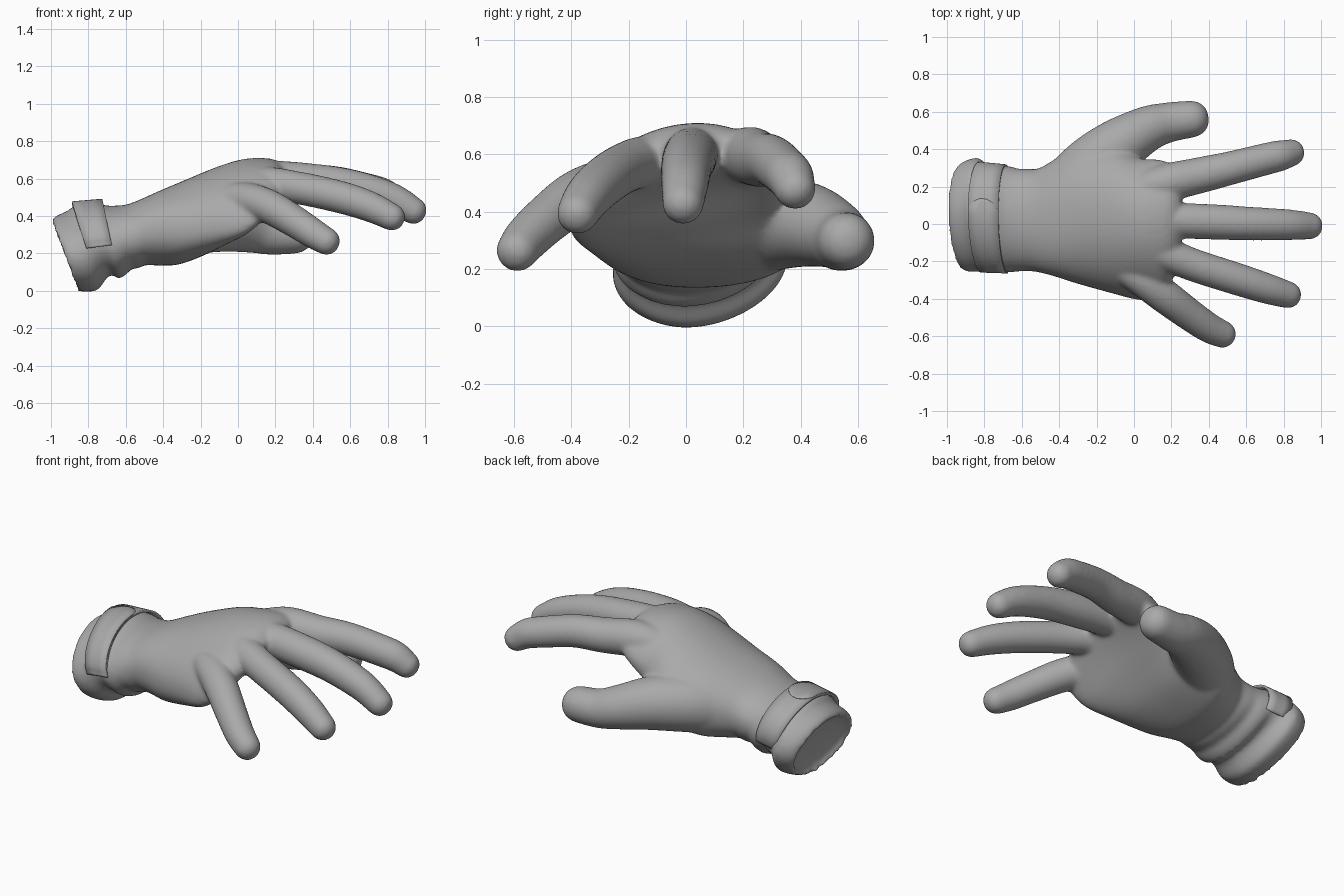
import bpy, bmesh, math
from mathutils import Vector

if "Cube" in bpy.data.objects:
    bpy.data.objects.remove(bpy.data.objects["Cube"])

grey = bpy.data.materials.new("glove_grey")
grey.diffuse_color = (0.4, 0.4, 0.4, 1)
grey.use_nodes = True
grey.node_tree.nodes["Principled BSDF"].inputs["Base Color"].default_value = grey.diffuse_color


def curve_samples(keys, steps):
    """Smooth (Catmull-Rom) samples through a list of equal-length tuples."""
    p = [keys[0]] + list(keys) + [keys[-1]]
    out = []
    for i in range(1, len(p) - 2):
        for k in range(steps):
            t = k / steps
            out.append([0.5 * (2 * b + (c - a) * t + (2 * a - 5 * b + 4 * c - d) * t * t
                               + (3 * b - a - 3 * c + d) * t ** 3)
                        for a, b, c, d in zip(*p[i - 1:i + 3])])
    return out + [list(keys[-1])]


def section_point(sec, ang):
    """Point on a slanted rounded section: top x,z, bottom x,z, y range, arch."""
    xt, zt, xb, zb, y0, y1, arch = sec
    k = min(1, max(0, (-0.5 - xt) / 0.3))  # the cuff is leaner and skewed
    e = 0.9 + 0.17 * k
    c, s = math.cos(ang), math.sin(ang)
    c = math.copysign(abs(c) ** e, c)
    s = math.copysign(abs(s) ** e, s)
    f = (s + 1) / 2
    y = (y0 + y1) / 2 + (y1 - y0) / 2 * c + 0.04 * k * s
    return Vector((xb + (xt - xb) * f, y, zb + (zt - zb) * f - arch * (y - 0.07) ** 2))


def ring_of(sec, n=56):
    return [section_point(sec, math.tau * i / n) for i in range(n)]


def loft(bm, rings):
    """Closed skin through a list of rings."""
    vs = [[bm.verts.new(p) for p in r] for r in rings]
    n = len(rings[0])
    for a, b in zip(vs, vs[1:]):
        for i in range(n):
            bm.faces.new((a[i], a[(i + 1) % n], b[(i + 1) % n], b[i]))
    bm.faces.new(vs[0])
    bm.faces.new(vs[-1][::-1])


def finger(bm, keys, n=24):
    """Tapered tube with a rounded tip along (x, y, z, radius) keys."""
    s = curve_samples(keys, 6)
    pts = [Vector(k[:3]) for k in s]
    rings = []

    def ring(centre, tangent, r):
        side = tangent.cross(Vector((0, 0, 1))).normalized()
        up = side.cross(tangent)
        rings.append([centre + r * (math.cos(math.tau * i / n) * side
                                    + math.sin(math.tau * i / n) * up) for i in range(n)])

    for i, p in enumerate(pts):
        t = (pts[min(i + 1, len(pts) - 1)] - pts[max(i - 1, 0)]).normalized()
        ring(p, t, s[i][3])
    for k in range(1, 7):
        a = math.radians(k * 13.5)
        ring(pts[-1] + t * s[-1][3] * math.sin(a), t, s[-1][3] * math.cos(a) ** 0.85)
    loft(bm, rings)


def finish(name, bm):
    bmesh.ops.recalc_face_normals(bm, faces=bm.faces)
    me = bpy.data.meshes.new(name)
    bm.to_mesh(me)
    bm.free()
    me.materials.append(grey)
    for f in me.polygons:
        f.use_smooth = True
    ob = bpy.data.objects.new(name, me)
    bpy.context.collection.objects.link(ob)
    return ob


# Sleeve: folded cuff with wrinkles underneath, wrist and arched palm in one skin
bm = bmesh.new()
body = [(-1.0, .37, -.865, 0, -.235, .305, 0),
        (-.975, .398, -.81, -.005, -.253, .335, 0),
        (-.91, .428, -.75, .005, -.253, .352, 0),
        (-.88, .45, -.70, .07, -.25, .32, 0),
        (-.80, .46, -.67, .085, -.252, .312, 0),
        (-.75, .465, -.64, .065, -.258, .312, 0),
        (-.70, .455, -.60, .085, -.256, .305, 0),
        (-.66, .455, -.57, .115, -.252, .295, 0),
        (-.60, .46, -.53, .122, -.252, .295, 0),
        (-.53, .485, -.49, .138, -.258, .297, 0),
        (-.43, .53, -.42, .135, -.28, .345, .05),
        (-.30, .585, -.30, .145, -.32, .42, .25),
        (-.12, .66, -.12, .225, -.37, .43, .5),
        (.02, .705, .02, .345, -.405, .355, .75),
        (.13, .712, .13, .46, -.40, .345, .8),
        (.20, .70, .20, .525, -.31, .32, .8),
        (.25, .665, .25, .565, -.18, .25, .8)]
rings = [ring_of(s) for s in curve_samples(body, 5)]
# shallow dished end
mid = sum(rings[0], Vector()) / len(rings[0])
dish = [[mid + (p - mid) * k + Vector((dx, 0, 0)) for p in rings[0]]
        for k, dx in ((.3, .06), (.7, .05), (.9, .03))]
loft(bm, dish + rings)

# Five fingers fused into the palm
fingers = [
    # thumb
    [(-.36, .18, .33, .16), (-.23, .31, .355, .16), (-.08, .42, .355, .148),
     (.07, .508, .325, .123), (.18, .542, .30, .108), (.30, .56, .298, .10)],
    # index
    [(-.05, .16, .56, .07), (.15, .215, .595, .1), (.35, .26, .582, .097),
     (.52, .30, .577, .09), (.70, .346, .54, .086), (.78, .365, .518, .083),
     (.838, .38, .482, .073)],
    # middle
    [(-.05, .02, .56, .07), (.15, .02, .60, .092), (.40, .012, .585, .095),
     (.62, .002, .555, .09), (.82, -.004, .495, .083), (.935, -.01, .43, .073)],
    # ring
    [(-.05, -.08, .53, .07), (.12, -.14, .572, .09), (.32, -.22, .55, .088),
     (.55, -.294, .50, .087), (.71, -.345, .448, .082), (.82, -.378, .395, .073)],
    # little
    [(-.12, -.20, .47, .07), (.02, -.28, .49, .09), (.16, -.383, .452, .092),
     (.30, -.487, .372, .086), (.40, -.555, .308, .081), (.47, -.588, .266, .074)],
]
for keys in fingers:
    finger(bm, keys)
hand = finish("glove_hand", bm)
rm = hand.modifiers.new("fuse", 'REMESH')
rm.mode = 'VOXEL'
rm.voxel_size = 0.011
rm.use_smooth_shade = True
sm = hand.modifiers.new("soften", 'SMOOTH')
sm.factor = 0.5
sm.iterations = 14

# Strap and its round-ended tab: thin bands wrapped over the top of the cuff
edge_a = (-.888, .458, -.75, .045, -.252, .325, 0)
edge_b = (-.725, .472, -.635, .07, -.257, .312, 0)


def band(name, start, end, lift, thick, round_end, n=40):
    bm = bmesh.new()
    rows = []
    for i in range(n + 1):
        f = i / n
        ang = math.radians(start + (end - start) * f)
        a, b = section_point(edge_a, ang), section_point(edge_b, ang)
        m = (a + b) / 2
        w = math.sqrt(max(0.05, 1 - (1 - min(1, f / 0.15)) ** 2)) if round_end else 1
        # the band sinks flush with the cuff towards its lower ends
        out = Vector((0, math.cos(ang), math.sin(ang))) * (
            lift + 0.014 * max(0, math.sin(ang)) ** 0.5 - 0.006)
        rows.append([bm.verts.new(m + (p - m) * w + out)
                     for p in (a, m + (a - m) / 3, m + (b - m) / 3, b)])
    for r, q in zip(rows, rows[1:]):
        for j in range(3):
            bm.faces.new((r[j], r[j + 1], q[j + 1], q[j]))
    ob = finish(name, bm)
    so = ob.modifiers.new("thickness", 'SOLIDIFY')
    so.thickness = thick
    so.offset = 0
    bpy.ops.object.select_all(action='DESELECT')
    ob.select_set(True)
    bpy.context.view_layer.objects.active = ob
    bpy.ops.object.shade_smooth_by_angle(angle=math.radians(40))


band("strap", -8, 188, 0, 0.014, False)
band("strap_tab", 76, 188, 0.008, 0.008, True)
